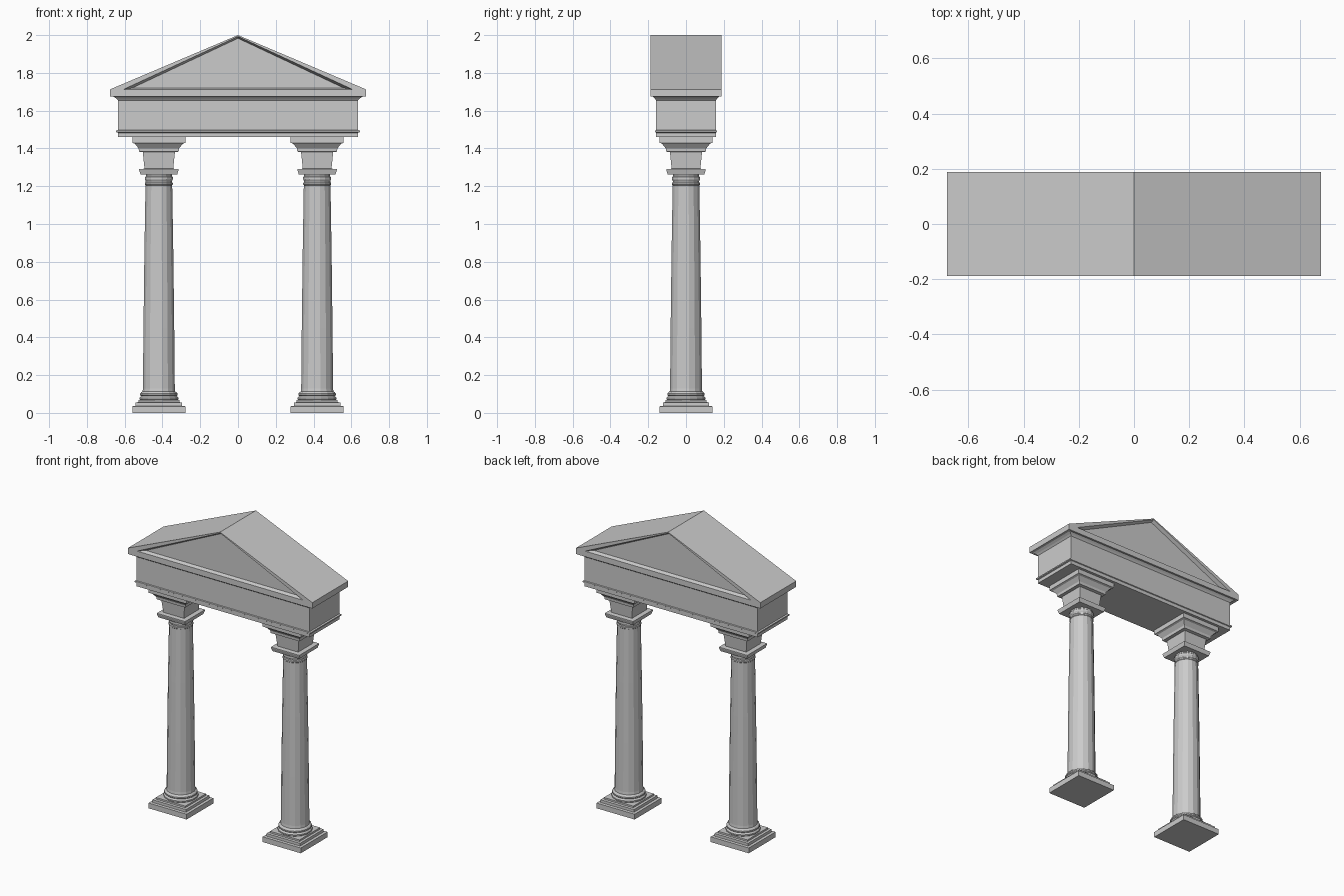
import bpy, bmesh, math

if "Cube" in bpy.data.objects:
    bpy.data.objects.remove(bpy.data.objects["Cube"])

COL_X = 0.419  # column axis


def finish(name, bm, mirror=False):
    bmesh.ops.recalc_face_normals(bm, faces=bm.faces[:])
    me = bpy.data.meshes.new(name)
    bm.to_mesh(me)
    bm.free()
    ob = bpy.data.objects.new(name, me)
    bpy.context.collection.objects.link(ob)
    if mirror:
        ob.modifiers.new("mirror", 'MIRROR').use_axis[0] = True
    return ob


def loft(name, rings, mirror=False):
    """Skin a list of closed rings and cap both ends."""
    bm = bmesh.new()
    vs = [[bm.verts.new(p) for p in r] for r in rings]
    n = len(vs[0])
    for a, b in zip(vs, vs[1:]):
        for i in range(n):
            j = (i + 1) % n
            bm.faces.new((a[i], a[j], b[j], b[i]))
    bm.faces.new(vs[0])
    bm.faces.new(vs[-1])
    return finish(name, bm, mirror)


def rect(hx, hy, z, cx=0.0):
    return [(cx + sx * hx, sy * hy, z) for sx, sy in ((-1, -1), (1, -1), (1, 1), (-1, 1))]


def square_part(name, profile):
    return loft(name, [rect(h, h, z, COL_X) for h, z in profile], True)


def round_part(name, profile, n=16):
    angles = [2 * math.pi * (i + 0.5) / n for i in range(n)]
    return loft(name, [[(COL_X + r * math.cos(a), r * math.sin(a), z) for a in angles]
                       for r, z in profile], True)


# Stepped square plinths
square_part("column_plinth", [(0.14, 0), (0.14, 0.035), (0.123, 0.037), (0.123, 0.055),
                              (0.108, 0.057), (0.108, 0.068)])

# Round shafts with base mouldings and neck rings
round_part("column_shaft", [
    (0.098, 0.066), (0.105, 0.072), (0.105, 0.080), (0.099, 0.087), (0.096, 0.089),
    (0.101, 0.094), (0.101, 0.102), (0.095, 0.110), (0.088, 0.113), (0.086, 0.13),
    (0.083, 0.45), (0.078, 0.85), (0.072, 1.205), (0.075, 1.208), (0.075, 1.217),
    (0.071, 1.222), (0.071, 1.228), (0.076, 1.236), (0.076, 1.248), (0.070, 1.253),
    (0.070, 1.265)])

# Square capitals
square_part("column_capital", [
    (0.082, 1.262), (0.097, 1.262), (0.104, 1.285), (0.104, 1.29), (0.076, 1.293),
    (0.085, 1.38), (0.105, 1.383), (0.107, 1.40), (0.127, 1.425), (0.14, 1.43),
    (0.14, 1.46)])

# Beam with a small band near its foot and a flare under the cornice
loft("entablature", [rect(*p) for p in (
    (0.635, 0.158, 1.46), (0.635, 0.158, 1.483), (0.645, 0.163, 1.486),
    (0.645, 0.163, 1.494), (0.635, 0.158, 1.497), (0.635, 0.158, 1.655),
    (0.645, 0.166, 1.665), (0.662, 0.178, 1.676))])

# Pediment: gabled prism with a recessed triangle on both faces
bm = bmesh.new()
outer = [(-0.677, 1.674), (0.677, 1.674), (0.677, 1.713), (0, 2.0), (-0.677, 1.713)]
rim = [(-0.61, 1.711), (0.61, 1.711), (0, 1.993)]
panel = [(-0.56, 1.72), (0.56, 1.72), (0, 1.983)]
ends = []
for s in (-1, 1):
    o, r, p = [[bm.verts.new((x, s * y, z)) for x, z in pts]
               for pts, y in ((outer, 0.188), (rim, 0.188), (panel, 0.165))]
    for f in ((o[0], o[1], r[1], r[0]), (o[1], o[2], r[1]), (o[2], o[3], r[2], r[1]),
              (o[3], o[4], r[0], r[2]), (o[4], o[0], r[0]), p):
        bm.faces.new(f)
    for i in range(3):
        j = (i + 1) % 3
        bm.faces.new((r[i], r[j], p[j], p[i]))
    ends.append(o)
for i in range(5):
    j = (i + 1) % 5
    bm.faces.new((ends[0][i], ends[0][j], ends[1][j], ends[1][i]))
finish("pediment", bm)
